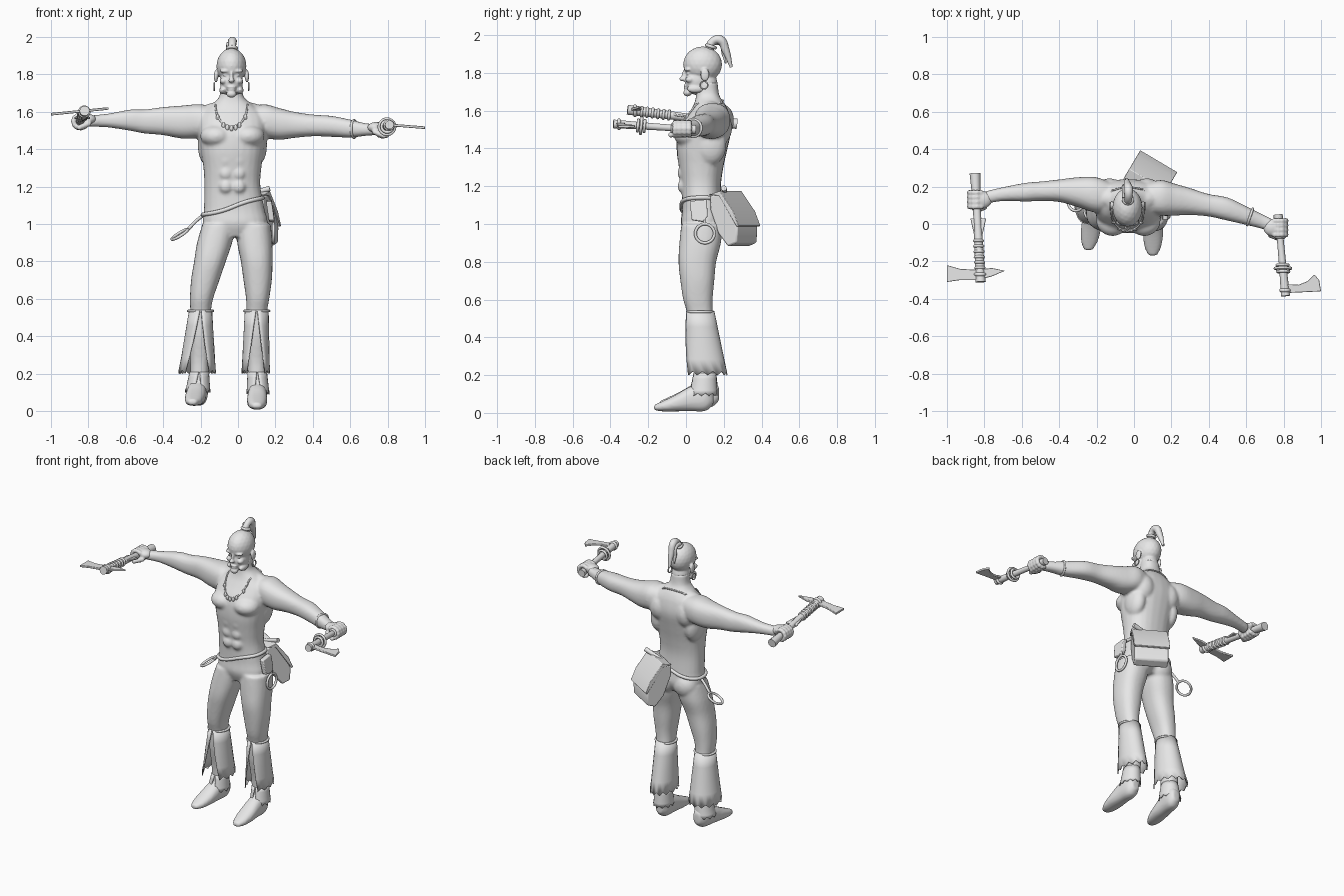
import bpy, bmesh, math
from mathutils import Vector, Matrix
from mathutils.bvhtree import BVHTree

if "Cube" in bpy.data.objects:
    bpy.data.objects.remove(bpy.data.objects["Cube"])

grey = bpy.data.materials.new("plain grey")
grey.use_nodes = True
grey.diffuse_color = (0.8, 0.8, 0.8, 1)
grey.node_tree.nodes["Principled BSDF"].inputs["Base Color"].default_value = grey.diffuse_color


def link(name, data):
    ob = bpy.data.objects.new(name, data)
    bpy.context.collection.objects.link(ob)
    data.materials.append(grey)
    return ob


def finish(name, bm):
    bmesh.ops.recalc_face_normals(bm, faces=bm.faces)
    me = bpy.data.meshes.new(name)
    bm.to_mesh(me)
    bm.free()
    return link(name, me)


def fuse(name, bm, voxel, rounds):
    """Melt overlapping volumes into one soft surface."""
    ob = finish(name, bm)
    mod = ob.modifiers.new("fuse", 'REMESH')
    mod.mode, mod.voxel_size, mod.use_smooth_shade = 'VOXEL', voxel, True
    mod = ob.modifiers.new("soften", 'SMOOTH')
    mod.factor, mod.iterations = 0.5, rounds
    return ob


def ball(bm, at, size):
    bmesh.ops.create_icosphere(bm, subdivisions=3, radius=1,
                               matrix=Matrix.LocRotScale(Vector(at), None, Vector(size)))


def loft(bm, axis, rows, sides=24, steps=4):
    """Rows are (position on axis, other two centre values, two radii)."""
    rows = [Vector(r) for r in rows]
    ends = [rows[0]] + rows + [rows[-1]]
    fine = []
    for a, b, c, d in zip(ends, ends[1:], ends[2:], ends[3:]):
        for k in range(steps):
            t = k / steps
            fine.append(b + (c - a) * t / 2 + (a - 2.5 * b + 2 * c - d / 2) * t**2
                        + (1.5 * (b - c) + (d - a) / 2) * t**3)
    rings = []
    for t, u, v, ru, rv in fine + [rows[-1]]:
        ring = []
        for i in range(sides):
            c, s = (f(math.tau * i / sides) for f in (math.cos, math.sin))
            p = [u + ru * math.copysign(abs(c)**0.85, c), v + rv * math.copysign(abs(s)**0.85, s)]
            p.insert(axis, t)
            ring.append(bm.verts.new(p))
        rings.append(ring)
    for a, b in zip(rings, rings[1:]):
        for i in range(sides):
            j = (i + 1) % sides
            bm.faces.new((a[i], a[j], b[j], b[i]))
    bm.faces.new(rings[0])
    bm.faces.new(rings[-1])


def tube(name, pts, r, radii=None, closed=False):
    cu = bpy.data.curves.new(name, 'CURVE')
    cu.dimensions, cu.bevel_depth, cu.bevel_resolution = '3D', r, 3
    cu.resolution_u, cu.use_fill_caps = 5, True
    sp = cu.splines.new('BEZIER')
    sp.bezier_points.add(len(pts) - 1)
    sp.use_cyclic_u = closed
    for i, (bp, p) in enumerate(zip(sp.bezier_points, pts)):
        bp.co = p
        bp.handle_left_type = bp.handle_right_type = 'AUTO'
        bp.radius = radii[i] if radii else 1
    return link(name, cu)


def hoop(name, at, r, thick, u, v):
    at, u, v = Vector(at), Vector(u).normalized(), Vector(v).normalized()
    angles = [math.tau * i / 12 for i in range(12)]
    return tube(name, [at + r * (u * math.cos(a) + v * math.sin(a)) for a in angles], thick, None, True)


def prism(name, pts, depth, bevel=0.0):
    bm = bmesh.new()
    face = bm.faces.new([bm.verts.new(p) for p in pts])
    out = bmesh.ops.extrude_face_region(bm, geom=[face])
    bmesh.ops.translate(bm, vec=depth, verts=[g for g in out["geom"] if isinstance(g, bmesh.types.BMVert)])
    ob = finish(name, bm)
    if bevel:
        mod = ob.modifiers.new("bevel", 'BEVEL')
        mod.width, mod.segments = bevel, 2
    return ob


def skirt(name, top, bottom, gap, ragged):
    """Cloth hanging round a leg, split at the front; rows are x, y, z, rx, ry."""
    bm = bmesh.new()
    top, bottom, n, rings = Vector(top), Vector(bottom), 20, []
    for k in range(5):
        x, y, z, rx, ry = top.lerp(bottom, k / 4)
        g = math.radians(4 + gap * k / 4)
        ring = []
        for i in range(n + 1):
            a = -math.pi / 2 + g + (math.tau - 2 * g) * i / n
            drop = ragged * (i % 2) if k == 4 else 0
            ring.append(bm.verts.new((x + rx * math.cos(a), y + ry * math.sin(a), z + drop)))
        rings.append(ring)
    for a, b in zip(rings, rings[1:]):
        for i in range(n):
            bm.faces.new((a[i], a[i + 1], b[i + 1], b[i]))
    finish(name, bm).modifiers.new("cloth", 'SOLIDIFY').thickness = 0.006


# Body: torso, arms, legs and feet
bm = bmesh.new()
loft(bm, 2, [(.93, -.02, .08, .1, .08), (1, -.015, .085, .17, .112), (1.08, -.02, .085, .162, .106),
             (1.2, -.03, .08, .15, .105), (1.3, -.03, .08, .155, .118), (1.4, -.03, .085, .17, .135),
             (1.5, -.03, .1, .182, .14), (1.58, -.03, .12, .175, .11), (1.63, -.03, .125, .12, .085),
             (1.68, -.035, .115, .066, .062), (1.75, -.035, .11, .058, .058)])
loft(bm, 0, [(-.1, .14, 1.55, .07, .07), (-.2, .155, 1.55, .095, .09), (-.3, .17, 1.545, .08, .088),
             (-.4, .178, 1.55, .06, .075), (-.5, .175, 1.548, .052, .064), (-.58, .17, 1.555, .05, .056),
             (-.7, .16, 1.553, .037, .036), (-.8, .14, 1.55, .034, .03)])
loft(bm, 0, [(.04, .14, 1.55, .07, .07), (.14, .14, 1.55, .095, .09), (.22, .13, 1.535, .085, .085),
             (.3, .12, 1.53, .072, .07), (.4, .1, 1.527, .06, .058), (.5, .08, 1.522, .062, .056),
             (.6, .045, 1.51, .05, .048), (.68, .015, 1.505, .04, .034), (.74, -.01, 1.505, .036, .03)])
shape = [(1, .085, .09, .11), (.9, .075, .094, .11), (.8, .06, .085, .1), (.7, .06, .076, .09),
         (.6, .063, .062, .078), (.52, .075, .055, .068), (.4, .09, .058, .075), (.25, .1, .05, .058),
         (.1, .1, .048, .056)]
right_x = [-.1, -.125, -.15, -.175, -.195, -.2, -.2, -.205, -.21]
left_x = [.085, .09, .1, .105, .105, .1, .1, .1, .105]
foot = [(.15, .08, .025, .035), (.11, .085, .048, .075), (.03, .075, .052, .066), (-.05, .052, .054, .044),
        (-.12, .035, .044, .027), (-.165, .028, .022, .014)]
for xs, turn, lift, back in ((right_x, .13, .02, .025), (left_x, .02, 0, -.005)):
    loft(bm, 2, [(z, x, y, rx, ry) for x, (z, y, rx, ry) in zip(xs, shape)])
    loft(bm, 1, [(y + back, xs[-1] - turn * (.1 - y), z + lift, rx, rz) for y, z, rx, rz in foot])
for s in (-1, 1):
    ball(bm, (-.03 + s * .085, .02, 1.47), (.088, .085, .062))      # chest
    ball(bm, (-.03 + s * .1, .16, 1.51), (.08, .085, .1))           # shoulder blade
    ball(bm, (-.03 + s * .13, .13, 1.42), (.055, .085, .11))        # side of back
    ball(bm, (-.02 + s * .075, .135, .99), (.085, .075, .085))      # seat
    ball(bm, (-.03 + s * .085, .135, 1.61), (.075, .05, .04))       # neck muscle
    for z in (1.2, 1.27, 1.34):
        ball(bm, (-.03 + s * .035, -.015, z), (.036, .03, .038))    # belly muscle
body = fuse("body", bm, 0.009, 5)

# Head
bm = bmesh.new()
ball(bm, (-.035, .088, 1.845), (.08, .103, .095))
ball(bm, (-.035, .06, 1.76), (.062, .066, .078))
ball(bm, (-.035, .11, 1.73), (.058, .058, .09))
ball(bm, (-.035, .008, 1.695), (.027, .022, .02))
ball(bm, (-.035, -.016, 1.768), (.016, .02, .013))
ball(bm, (-.035, -.006, 1.785), (.01, .018, .032))
ball(bm, (-.035, .001, 1.732), (.025, .015, .007))
ball(bm, (-.035, .002, 1.72), (.022, .014, .007))
for s in (-1, 1):
    ball(bm, (-.035 + s * .03, .01, 1.818), (.033, .02, .011))
    ball(bm, (-.035 + s * .03, .014, 1.795), (.016, .012, .008))
    ball(bm, (-.035 + s * .042, .022, 1.765), (.02, .026, .018))
    ball(bm, (-.035 + s * .083, .1, 1.79), (.011, .024, .035))
    ball(bm, (-.035 + s * .045, .05, 1.715), (.02, .045, .022))
fuse("head", bm, 0.005, 4)
for s, side in ((-1, "right"), (1, "left")):
    hoop(side + "_earring", (-.035 + s * .092, .095, 1.735), .02, .004, (0, 1, 0), (0, 0, 1))

# Topknot with hanging tail
tube("topknot", [(-.035, .12, 1.91), (-.03, .14, 1.965), (-.03, .18, 1.975), (-.035, .21, 1.92), (-.04, .24, 1.83)],
     .026, [1, .8, .95, .8, .3])
tube("hair_strand", [(-.05, .14, 1.96), (-.05, .185, 1.955), (-.055, .2, 1.9), (-.055, .21, 1.85)], .014, [1, 1, .8, .3])
hoop("hair_tie", (-.032, .132, 1.94), .024, .009, (1, 0, 0), (0, 1, -.3))


# Fists closed round the handles
def hand(name, x, y, z, s):
    bm = bmesh.new()
    ball(bm, (x - s * .035, y, z + .012), (.05, .046, .03))
    for i in range(4):
        for k in range(9):
            a = math.radians(130 - 32 * k)
            ball(bm, (x + s * .036 * math.cos(a), y + (i - 1.5) * .025, z + .034 * math.sin(a)), [.015] * 3)
    for k in range(6):
        ball(bm, (x - s * (.045 - .01 * k), y - .04 - .004 * k, z - .012 - .004 * k), [.015] * 3)
    fuse(name, bm, 0.006, 3)


hand("right_hand", -.843, .13, 1.548, -1)
hand("left_hand", .776, -.02, 1.504, 1)


# Hatchets
def hatchet(side, butt, tip, outline, tilt, r, wraps):
    butt, tip = Vector(butt), Vector(tip)
    tube(side + "_handle", [butt.lerp(tip, k / 4) for k in range(5)], r, [1.2, .85, .9, 1, 1.15])
    prism(side + "_blade", [(x, y, tip.z - .007 + tilt * (x - tip.x)) for x, y in outline], (0, 0, .014), .003)
    hoop(side + "_socket", butt.lerp(tip, .93), r, .01, (1, 0, 0), (0, 0, 1))
    for k, (t, size) in enumerate(wraps):
        hoop(f"{side}_wrap_{k}", butt.lerp(tip, t), size, .008, (1, 0, 0), (0, .1, 1))


hatchet("right", (-.85, .27, 1.53), (-.82, -.31, 1.605),
        [(-1, -.22), (-1, -.31), (-.93, -.3), (-.84, -.3), (-.76, -.28), (-.69, -.25), (-.76, -.235),
         (-.84, -.245), (-.93, -.24)], .1, .024, [(.62 + .05 * k, .022) for k in range(6)])
hatchet("left", (.77, .05, 1.5), (.81, -.385, 1.53),
        [(.79, -.32), (.88, -.325), (.93, -.305), (.965, -.27), (.99, -.3), (1, -.36), (.9, -.365), (.79, -.37)],
        -.08, .021, [(.28, .02), (.62, .03), (.66, .042), (.7, .03)])
prism("right_handle_feather", [(-.875, .03, 1.56), (-.79, .03, 1.56), (-.815, -.08, 1.575), (-.85, -.08, 1.575)],
      (0, 0, .012), .004)

# Strings laid on the skin
skin = BVHTree.FromObject(body, bpy.context.evaluated_depsgraph_get())


def snap(start, way, out=0.004):
    start, way = Vector(start), Vector(way).normalized()
    hit = skin.ray_cast(start, way)[0]
    return (hit if hit else start + way * .3) - way * out


beads = []
for i in range(24):
    c, s = math.cos(math.tau * i / 24), math.sin(math.tau * i / 24)
    front = s < 0.01
    beads.append(snap((-.035 + .085 * c, -1 if front else 1, 1.635 + (.115 if front else .02) * s),
                      (0, 1 if front else -1, 0)))
tube("necklace", beads, .005, None, True)
bm = bmesh.new()
for i in (14, 16, 17, 18, 19, 20, 22):
    ball(bm, beads[i] - Vector((0, .004, .008)), (.01, .008, .016))
finish("necklace_beads", bm)
belt = []
for i in range(28):
    c, s = math.cos(math.tau * i / 28), math.sin(math.tau * i / 28)
    belt.append(snap((-.02 + .6 * c, .085 + .6 * s, 1.095 + .045 * c), (-c, -s, 0)))
tube("belt", belt, .011, None, True)

# Things hung from the belt
w, o, base = Vector((.86, -.51, 0)), Vector((.51, .86, 0)), Vector((.04, .18, 0))
side = [(0, 1.15), (.06, 1.16), (.14, 1.06), (.17, .98), (.165, .9), (.11, .88), (.05, .95), (0, 1.08)]
flap = [(0, 1.155), (.065, 1.175), (.148, 1.068), (.182, .99), (.17, .985), (.06, 1.15)]
for name, profile, half in (("pouch", side, .108), ("pouch_flap", flap, .115)):
    prism(name, [base + o * d - w * half + Vector((0, 0, h)) for d, h in profile], w * half * 2, .01 if half < .11 else .003)
prism("hip_purse", [(.15, .02, 1.12), (.15, .11, 1.13), (.165, .115, 1.04), (.165, .09, 1.01), (.165, .03, 1.02)],
      (.03, 0, 0), .006)
tube("knife_handle", [(-.02, .205, 1.13), (.07, .205, 1.16), (.17, .2, 1.19)], .014, [.7, 1, 1.1])
hoop("left_ring", (.19, .1, .95), .05, .008, (0, 1, 0), (0, 0, 1))
tube("left_ring_strap", [(.17, .1, 1.11), (.185, .1, 1.05), (.19, .1, 1)], .007)
hoop("right_ring", (-.31, .12, .945), .05, .008, (1, 0, .6), (0, 1, .2))
tube("right_ring_strap", [(-.18, .1, 1.05), (-.22, .11, 1.02), (-.268, .12, .97)], .009)

# Split leggings and ankle cuffs
skirt("right_legging", (-.2, .075, .54, .062, .075), (-.218, .1, .2, .1, .12), 38, .02)
skirt("left_legging", (.1, .075, .54, .064, .075), (.095, .1, .2, .076, .12), 38, .02)
skirt("right_cuff", (-.207, .1, .21, .052, .06), (-.215, .095, .1, .068, .078), 15, .015)
skirt("left_cuff", (.103, .1, .21, .052, .06), (.107, .09, .09, .062, .078), 15, .015)
for s, x, y, z in ((1, -.2, .075, .535), (1, .1, .075, .535)):
    hoop(("right" if x < 0 else "left") + "_garter", (x, y, z), .066, .007, (1, 0, 0), (0, 1, 0))
hoop("left_wristband", (.62, .038, 1.508), .046, .007, (.35, 1, 0), (0, 0, 1))

# Smooth shading that keeps hard edges
bpy.ops.object.select_all(action='DESELECT')
for ob in bpy.context.collection.objects:
    if ob.type == 'MESH' and ob.data.materials and ob.data.materials[0] == grey:
        ob.select_set(True)
        bpy.context.view_layer.objects.active = ob
bpy.ops.object.shade_smooth_by_angle(angle=math.radians(40))
